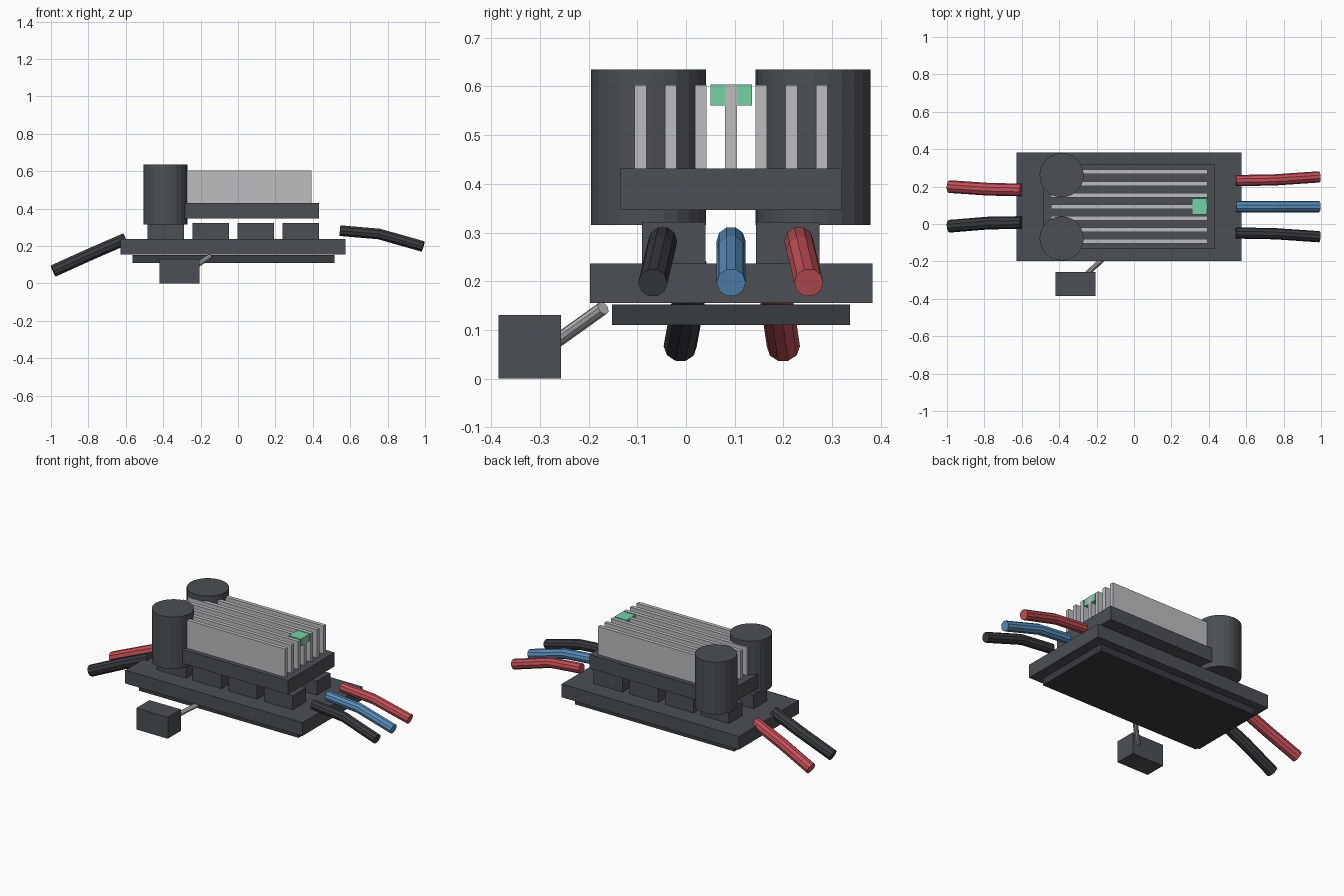
import bpy
from mathutils import Vector

if "Cube" in bpy.data.objects:
    bpy.data.objects.remove(bpy.data.objects["Cube"])


def material(name, rgb):
    m = bpy.data.materials.new(name)
    m.diffuse_color = (*rgb, 1)
    m.use_nodes = True
    m.node_tree.nodes["Principled BSDF"].inputs["Base Color"].default_value = m.diffuse_color
    return m


RED = material("red", (0.55, 0.08, 0.1))
BLUE = material("blue", (0.1, 0.27, 0.5))
GREEN = material("green", (0.18, 0.65, 0.38))
DARK = material("dark_grey", (0.07, 0.08, 0.09))
BLACK = material("black", (0.04, 0.045, 0.05))
SILVER = material("silver", (0.5, 0.51, 0.53))


def box(name, x, y, z, mat):
    lo, hi = Vector((x[0], y[0], z[0])), Vector((x[1], y[1], z[1]))
    bpy.ops.mesh.primitive_cube_add(size=1, location=(lo + hi) / 2)
    ob = bpy.context.object
    ob.name = name
    ob.scale = hi - lo
    bpy.ops.object.transform_apply(location=False, rotation=False, scale=True)
    ob.data.materials.append(mat)


def wire(name, points, radius, mat):
    cu = bpy.data.curves.new(name, 'CURVE')
    cu.dimensions = '3D'
    cu.bevel_depth = radius
    cu.bevel_resolution = 3
    cu.use_fill_caps = True
    sp = cu.splines.new('POLY')
    sp.points.add(len(points) - 1)
    for p, co in zip(sp.points, points):
        p.co = (*co, 1)
    sp.use_smooth = False
    cu.materials.append(mat)
    ob = bpy.data.objects.new(name, cu)
    bpy.context.collection.objects.link(ob)
    bpy.ops.object.select_all(action='DESELECT')
    ob.select_set(True)
    bpy.context.view_layer.objects.active = ob
    bpy.ops.object.convert(target='MESH')


# Circuit board and the plate beneath it
box("circuit_board", (-0.627, 0.576), (-0.197, 0.383), (0.155, 0.236), DARK)
box("bottom_plate", (-0.565, 0.517), (-0.152, 0.337), (0.11, 0.152), BLACK)

# Two rows of transistor blocks
for row, y0 in enumerate((-0.09, 0.144)):
    for i in range(4):
        x0 = -0.485 + i * 0.241
        box(f"transistor_{row}_{i}", (x0, x0 + 0.196), (y0, y0 + 0.13), (0.236, 0.322), DARK)

# Heat sink base and fins
box("heat_sink_base", (-0.483, 0.432), (-0.134, 0.319), (0.346, 0.431), DARK)
for i in range(7):
    y = 0.0925 + (i - 3) * 0.062
    box(f"heat_sink_fin_{i}", (-0.443, 0.393), (y - 0.012, y + 0.012), (0.431, 0.603), SILVER)

# Status light
box("status_light", (0.309, 0.391), (0.05, 0.136), (0.561, 0.604), GREEN)

# Capacitors
for i, y in enumerate((-0.077, 0.261)):
    bpy.ops.mesh.primitive_cylinder_add(vertices=24, radius=0.118, depth=0.32,
                                        location=(-0.387, y, 0.475))
    ob = bpy.context.object
    ob.name = f"capacitor_{i}"
    ob.data.materials.append(DARK)

# Motor wires
for name, y, dy, mat in (("black", -0.048, -0.02, BLACK), ("blue", 0.0925, 0, BLUE),
                         ("red", 0.232, 0.02, RED)):
    wire(f"motor_wire_{name}", [(0.545, y, 0.282), (0.755, y + dy * 0.2, 0.264),
                                (0.99, y + dy, 0.197)], 0.03, mat)

# Battery wires
for name, ys, mat in (("black", (0.008, 0.005, -0.012), BLACK),
                      ("red", (0.182, 0.186, 0.2), RED)):
    wire(f"battery_wire_{name}", [(-0.6, ys[0], 0.238), (-0.78, ys[1], 0.16),
                                  (-0.988, ys[2], 0.066)], 0.034, mat)

# Switch and its lead
box("switch_box", (-0.42, -0.207), (-0.385, -0.257), (0.0, 0.131), DARK)
wire("switch_lead", [(-0.27, -0.285, 0.063), (-0.15, -0.17, 0.145)], 0.014, SILVER)
